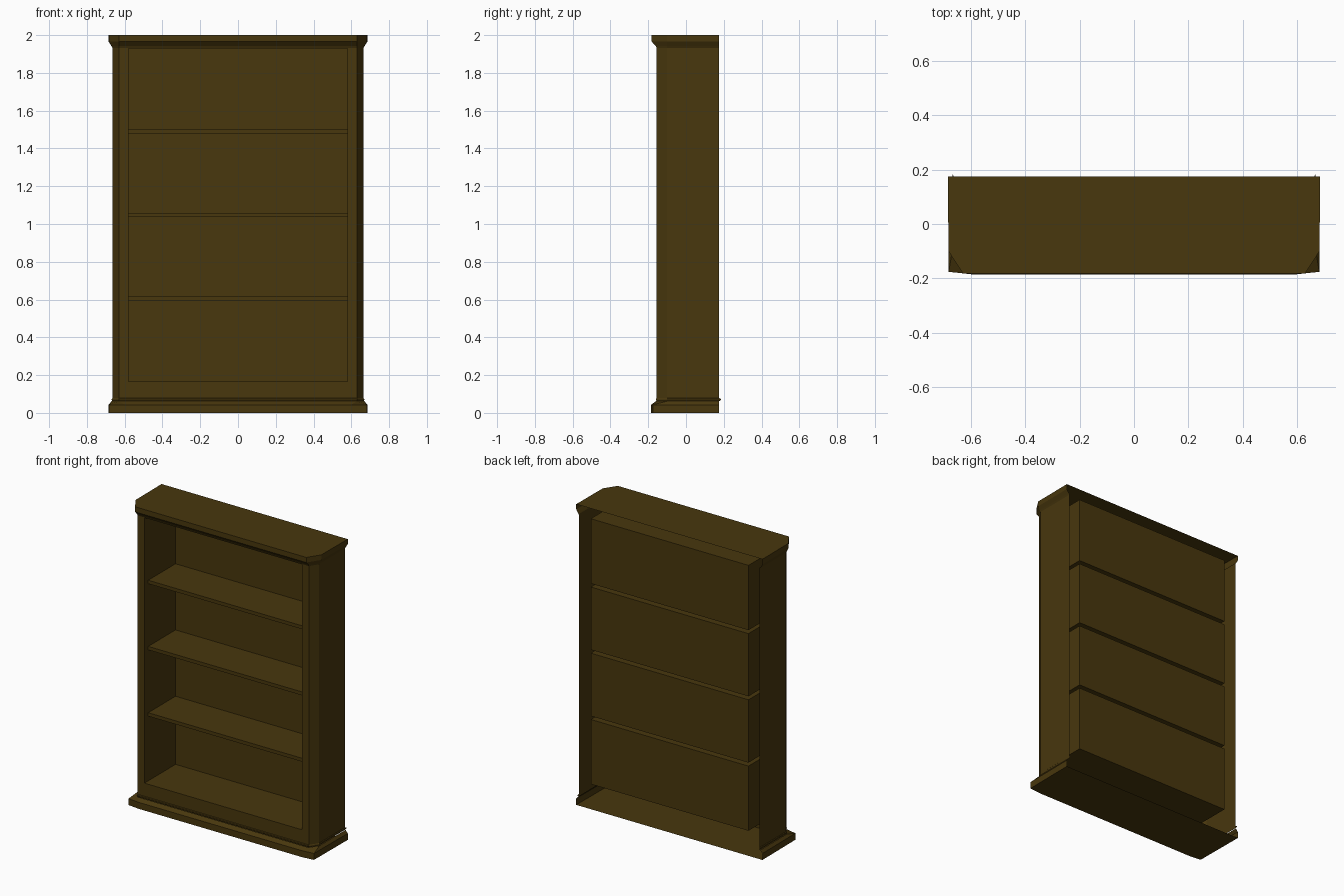
import bpy
import bmesh

if "Cube" in bpy.data.objects:
    bpy.data.objects.remove(bpy.data.objects["Cube"])

wood = bpy.data.materials.new("dark_wood")
wood.diffuse_color = (0.065, 0.038, 0.004, 1)
wood.use_nodes = True
wood.node_tree.nodes["Principled BSDF"].inputs["Base Color"].default_value = wood.diffuse_color


def make(name, verts_faces):
    """Build one object from a list of polygons, welding shared corners."""
    bm = bmesh.new()
    for poly in verts_faces:
        bm.faces.new([bm.verts.new(p) for p in poly])
    bmesh.ops.remove_doubles(bm, verts=bm.verts, dist=1e-5)
    mesh = bpy.data.meshes.new(name)
    bm.to_mesh(mesh)
    bm.free()
    mesh.materials.append(wood)
    ob = bpy.data.objects.new(name, mesh)
    bpy.context.collection.objects.link(ob)
    return ob


def plan(half, z):
    """Open plan outline: right back, round the front, left back."""
    return [(x, y, z) for x, y in half] + [(-x, y, z) for x, y in reversed(half)]


def loft(rings):
    return [(a[i], b[i], b[i + 1], a[i + 1])
            for a, b in zip(rings, rings[1:]) for i in range(len(a) - 1)]


def rect(w, y, z0, z1):
    return [(-w, y, z0), (w, y, z0), (w, y, z1), (-w, y, z1)]


def bridge(a, b):
    return [(a[i], a[(i + 1) % 4], b[(i + 1) % 4], b[i]) for i in range(4)]


BACK, FRONT, INSET = 0.175, -0.155, -0.115
OPEN_W, Z_LOW, Z_HIGH = 0.58, 0.165, 1.93


def body_half(grow=0.0, back=BACK):
    return [(0.665 + grow, back), (0.665 + grow, -0.10), (0.63, FRONT - grow)]


# Plinth with sloping shoulder, open at the back, closed underneath
foot = [(0.685, BACK), (0.682, -0.176), (0.60, -0.185)]
rings = [plan(foot, 0), plan(foot, 0.043), plan(body_half(0.004), 0.062)]
make("plinth", loft(rings) + [rings[0]])

# Thin bead where the plinth meets the case
bead = [plan(body_half(0, 0.178), 0.062), plan(body_half(0.004, 0.184), 0.068),
        plan(body_half(0.004, 0.184), 0.074), plan(body_half(0), 0.078)]
make("bead", loft(bead))

# Case sides with chamfered front corners
low, high = plan(body_half(), 0.062), plan(body_half(), 1.94)
sides = loft([low, high])
del sides[2]
make("case_sides", sides)

# Front frame with its opening and shallow reveal
outer = rect(0.63, FRONT, 0.062, 1.94)
opening = rect(OPEN_W, FRONT, Z_LOW, Z_HIGH)
make("front_frame", bridge(outer, opening)
     + bridge(opening, rect(OPEN_W, INSET, Z_LOW, Z_HIGH)))

# Four shelf compartments, hollow between them as seen from behind
shelves = [(0.595, 0.618), (1.036, 1.059), (1.476, 1.499)]
floors = [Z_LOW] + [top for _, top in shelves]
ceilings = [under for under, _ in shelves] + [Z_HIGH]
for i, (z0, z1) in enumerate(zip(floors, ceilings)):
    mouth, rear = rect(OPEN_W, INSET, z0, z1), rect(OPEN_W, 0.172, z0, z1)
    make(f"compartment_{i + 1}", bridge(mouth, rear) + [rear])

# Shelf front edges
make("shelf_edges", [rect(OPEN_W, INSET, z0, z1) for z0, z1 in shelves])

# Crown moulding and top board
crown = [(0.685, BACK), (0.683, -0.10), (0.63, -0.182)]
rings = [plan(body_half(), 1.932), plan(body_half(0.005), 1.942),
         plan(crown, 1.966), plan(crown, 2.0)]
make("crown", loft(rings) + [rings[-1][::-1]])
